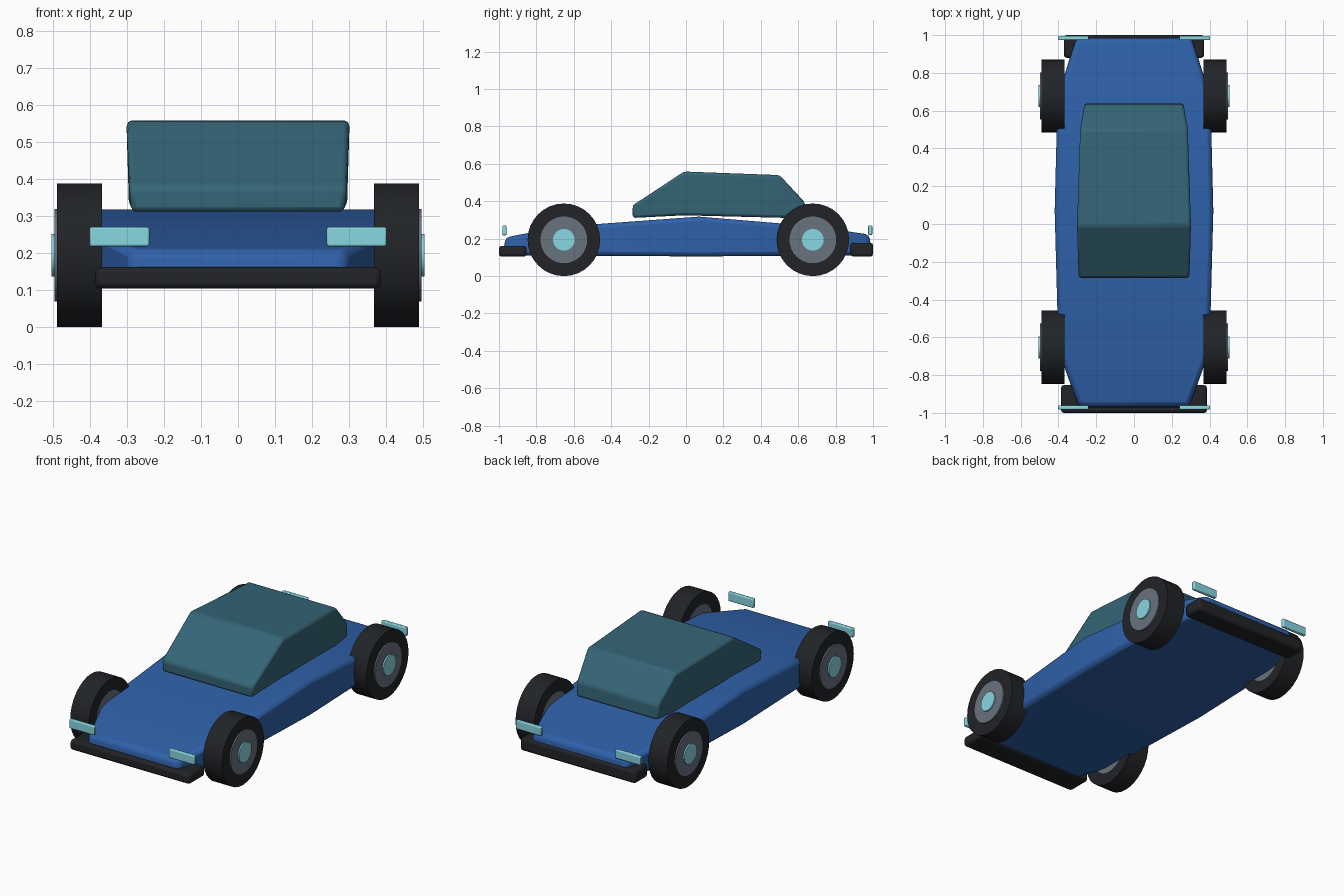
import bpy, bmesh, math
from mathutils import Matrix

if "Cube" in bpy.data.objects:
    bpy.data.objects.remove(bpy.data.objects["Cube"])


def material(name, rgb):
    m = bpy.data.materials.new(name)
    m.diffuse_color = (*rgb, 1)
    m.use_nodes = True
    m.node_tree.nodes["Principled BSDF"].inputs["Base Color"].default_value = m.diffuse_color
    return m


BLUE = material("blue_paint", (0.028, 0.12, 0.40))
GLASS = material("tinted_glass", (0.035, 0.13, 0.18))
BLACK = material("black_rubber", (0.015, 0.017, 0.02))
STEEL = material("steel", (0.14, 0.17, 0.21))
CYAN = material("cyan", (0.25, 0.68, 0.76))


def finish(bm, name, mat, bevel=0.0, smooth=30):
    bmesh.ops.recalc_face_normals(bm, faces=bm.faces)
    mesh = bpy.data.meshes.new(name)
    bm.to_mesh(mesh)
    bm.free()
    ob = bpy.data.objects.new(name, mesh)
    bpy.context.collection.objects.link(ob)
    mesh.materials.append(mat)
    if bevel:
        mod = ob.modifiers.new("bevel", 'BEVEL')
        mod.width, mod.segments = bevel, 2
        mod.limit_method, mod.angle_limit = 'ANGLE', math.radians(24)
    bpy.ops.object.select_all(action='DESELECT')
    bpy.context.view_layer.objects.active = ob
    ob.select_set(True)
    bpy.ops.object.shade_smooth_by_angle(angle=math.radians(smooth))
    return ob


def loft(name, sections, mat, bevel):
    """Sections: (y bottom, y top, half width bottom, half width top, z bottom, z top)."""
    bm = bmesh.new()
    rings = []
    for yb, yt, wb, wt, zb, zt in sections:
        rings.append([bm.verts.new(p) for p in
                      ((-wb, yb, zb), (wb, yb, zb), (wt, yt, zt), (-wt, yt, zt))])
    for a, b in zip(rings, rings[1:]):
        for i in range(4):
            j = (i + 1) % 4
            bm.faces.new((a[i], a[j], b[j], b[i]))
    bm.faces.new(rings[0])
    bm.faces.new(rings[-1])
    return finish(bm, name, mat, bevel, 20)


def box(name, x0, x1, y0, y1, z0, z1, mat, bevel):
    bm = bmesh.new()
    bmesh.ops.create_cube(bm, size=1, matrix=Matrix.Translation(
        ((x0 + x1) / 2, (y0 + y1) / 2, (z0 + z1) / 2))
        @ Matrix.Diagonal((x1 - x0, y1 - y0, z1 - z0, 1)))
    return finish(bm, name, mat, bevel)


def lathe(name, profile, side, y, z, mat, closed=False, n=32):
    """Revolve (x, radius) points around the axle."""
    bm = bmesh.new()
    rings = [[bm.verts.new((side * x, y + r * math.cos(2 * math.pi * i / n),
                            z + r * math.sin(2 * math.pi * i / n))) for i in range(n)]
             for x, r in profile]
    pairs = list(zip(rings, rings[1:]))
    if closed:
        pairs.append((rings[-1], rings[0]))
    else:
        bm.faces.new(rings[0])
        bm.faces.new(rings[-1])
    for a, b in pairs:
        for i in range(n):
            j = (i + 1) % n
            bm.faces.new((a[i], a[j], b[j], b[i]))
    return finish(bm, name, mat)


# Long low body
loft("body", [
    (-0.98, -0.965, 0.29, 0.29, 0.11, 0.207),
    (-0.67, -0.67, 0.40, 0.40, 0.11, 0.264),
    (0.07, 0.07, 0.42, 0.42, 0.105, 0.318),
    (0.67, 0.67, 0.405, 0.405, 0.11, 0.268),
    (0.995, 0.98, 0.305, 0.305, 0.11, 0.222),
], BLUE, 0.022)

# Cabin
loft("cabin", [
    (-0.285, -0.285, 0.288, 0.295, 0.311, 0.378),
    (-0.01, -0.01, 0.295, 0.302, 0.325, 0.559),
    (0.50, 0.50, 0.283, 0.285, 0.312, 0.540),
    (0.64, 0.635, 0.262, 0.262, 0.309, 0.395),
], GLASS, 0.014)

# Bumpers
box("front_bumper", -0.386, 0.386, -1.0, -0.853, 0.104, 0.162, BLACK, 0.014)
box("rear_bumper", -0.371, 0.371, 0.88, 1.0, 0.104, 0.178, BLACK, 0.014)

# Wheels and lights on both sides
for side, label in ((-1, "left"), (1, "right")):
    for end, y in (("front", -0.653), ("rear", 0.678)):
        name = f"{end}_{label}"
        lathe(name + "_tyre", [(0.368, 0.124), (0.368, 0.194),
                               (0.489, 0.194), (0.489, 0.124)], side, y, 0.194, BLACK, True)
        lathe(name + "_wheel_disc", [(0.37, 0.125), (0.497, 0.125)], side, y, 0.194, STEEL)
        lathe(name + "_hub", [(0.40, 0.058), (0.505, 0.058)], side, y, 0.194, CYAN)
    x0, x1 = sorted((side * 0.24, side * 0.402))
    box(f"{label}_headlight", x0, x1, -0.982, -0.960, 0.218, 0.270, CYAN, 0.005)
    box(f"{label}_tail_light", x0, x1, 0.974, 0.996, 0.220, 0.270, CYAN, 0.005)
